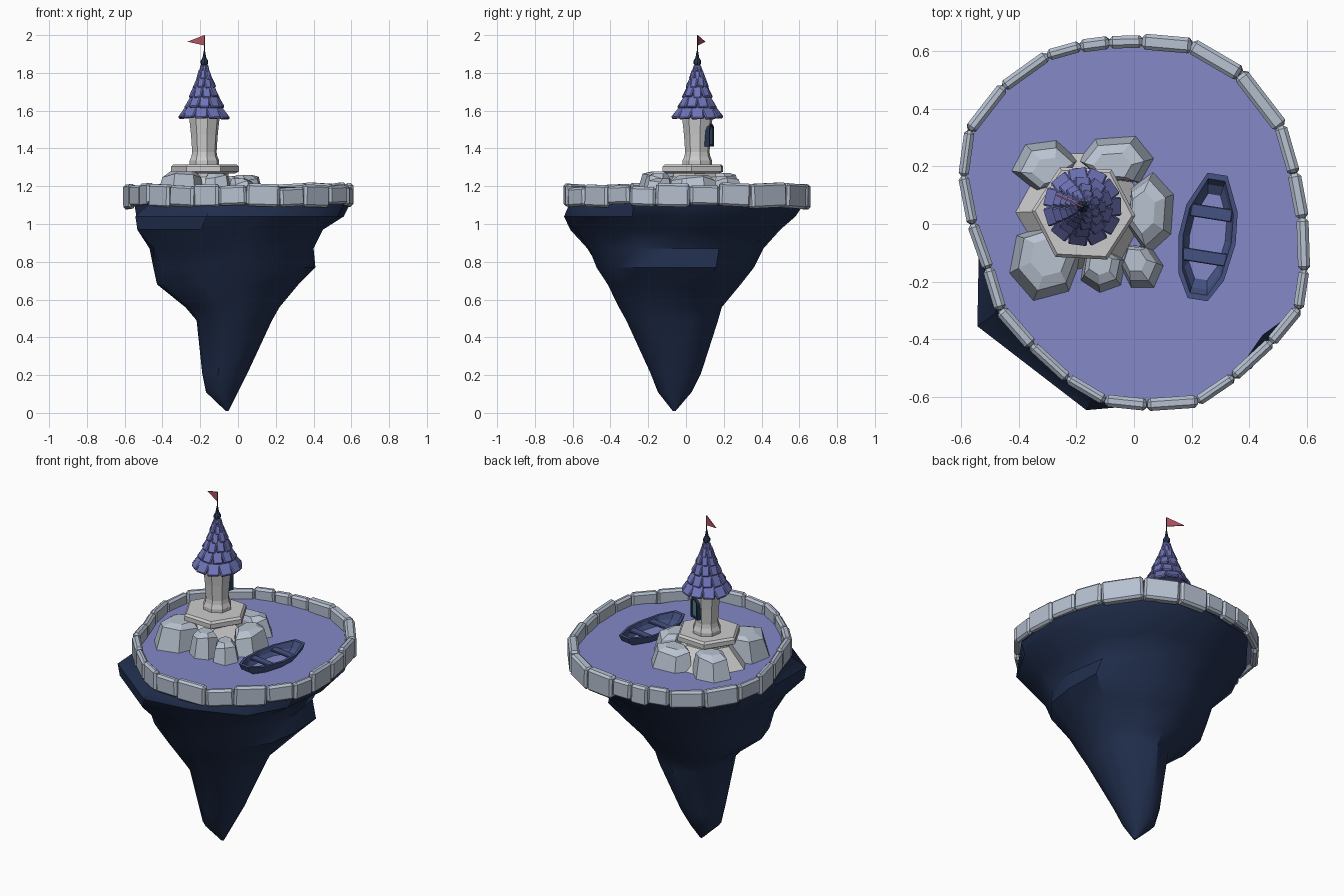
import bpy, bmesh, math, random
from mathutils import Matrix, Vector

if "Cube" in bpy.data.objects:
    bpy.data.objects.remove(bpy.data.objects["Cube"])
random.seed(4)
T, R = Matrix.Translation, Matrix.Rotation


def material(name, rgb):
    m = bpy.data.materials.new(name)
    m.diffuse_color = (*rgb, 1)
    m.use_nodes = True
    m.node_tree.nodes["Principled BSDF"].inputs["Base Color"].default_value = m.diffuse_color
    return m


EARTH = material("dark_earth", (0.015, 0.028, 0.075))
WATER = material("water", (0.23, 0.25, 0.57))
STONE = material("wall_stone", (0.47, 0.53, 0.63))
ROCK = material("rock", (0.48, 0.54, 0.63))
PALE = material("pale_stone", (0.68, 0.67, 0.66))
TILE = material("roof_tile", (0.16, 0.175, 0.48))
WOOD = material("boat_wood", (0.06, 0.085, 0.22))
DARK = material("dark_trim", (0.02, 0.035, 0.08))
GLASS = material("glass", (0.08, 0.2, 0.25))
RED = material("flag_red", (0.45, 0.09, 0.12))


def finish(name, bm, mat, smooth=None):
    bmesh.ops.recalc_face_normals(bm, faces=bm.faces)
    me = bpy.data.meshes.new(name)
    bm.to_mesh(me)
    bm.free()
    ob = bpy.data.objects.new(name, me)
    bpy.context.collection.objects.link(ob)
    me.materials.append(mat)
    if smooth:
        bpy.ops.object.select_all(action='DESELECT')
        ob.select_set(True)
        bpy.context.view_layer.objects.active = ob
        bpy.ops.object.shade_smooth_by_angle(angle=math.radians(smooth))
    return ob


def loft(bm, rings, caps=True, closed=False):
    vs = [[bm.verts.new(p) for p in ring] for ring in rings]
    pairs = list(zip(vs, vs[1:])) + ([(vs[-1], vs[0])] if closed else [])
    for a, b in pairs:
        for i in range(len(a)):
            j = (i + 1) % len(a)
            bm.faces.new((a[i], a[j], b[j], b[i]))
    if caps and not closed:
        bm.faces.new(vs[0])
        bm.faces.new(vs[-1])


def turned(name, profile, n, cx, cy, mat, phase=0.0, smooth=None):
    bm = bmesh.new()
    loft(bm, [[(cx + r * math.cos(phase + math.tau * i / n), cy + r * math.sin(phase + math.tau * i / n), z)
               for i in range(n)] for r, z in profile])
    return finish(name, bm, mat, smooth)


def block(bm, matrix, size, bevel):
    geo = bmesh.ops.create_cube(bm, size=1, matrix=matrix @ Matrix.Diagonal((*size, 1)))
    if bevel:
        edges = list({e for v in geo["verts"] for e in v.link_edges})
        bmesh.ops.bevel(bm, geom=edges, offset=bevel, segments=1, affect='EDGES')


# Floating island: z and x/y extents per level, with corners bulging at chosen angles
levels = [(0.01, -.065, -.05, -.07, -.055), (0.11, -.17, .0, -.15, .03), (0.21, -.19, .05, -.19, .08),
          (0.49, -.22, .18, -.32, .17), (0.56, -.28, .22, -.36, .19), (0.68, -.43, .32, -.42, .29),
          (0.77, -.45, .41, -.48, .36), (0.87, -.47, .40, -.52, .41), (0.97, -.53, .45, -.59, .50),
          (1.04, -.54, .56, -.62, .58), (1.10, -.55, .59, -.63, .62), (1.122, -.55, .58, -.61, .61)]
angles = [0, 28, 60, 92, 125, 155, 185, 209, 253, 280, 312, 335]
bm = bmesh.new()
rings = []
for z, x0, x1, y0, y1 in levels:
    if z > 1.08:
        bulge = {60: 1.04, 125: 1.09, 155: 1.1, 335: 1.04}
    elif z > 0.95:
        bulge = {28: 1.03, 60: 1.04, 125: 1.06, 155: 1.07, 209: 1.15, 253: 1.09, 312: 1.08, 335: 1.04}
    elif z > 0.8:
        bulge = {28: 1.05, 209: 1.08, 253: 1.05, 312: 1.05}
    else:
        bulge = {28: 1.11, 335: 1.03, 60: 0.96, 125: 0.97} if z > 0.6 else {}
    ring = []
    for a in angles:
        k = bulge.get(a, 1.0)
        c, s = math.cos(math.radians(a)), math.sin(math.radians(a))
        ring.append(((x0 + x1) / 2 + k * c * (x1 - x0) / 2, (y0 + y1) / 2 + k * s * (y1 - y0) / 2, z))
    rings.append(ring)
loft(bm, rings)
finish("island_earth", bm, EARTH, 35)

# Joints of the ring wall, counter-clockwise from the front right
joints = [(.59, -.16), (.57, -.295), (.475, -.41), (.345, -.53), (.22, -.615), (.045, -.627), (-.1, -.612),
          (-.23, -.535), (-.355, -.42), (-.462, -.298), (-.505, -.155), (-.56, 0), (-.592, .165), (-.57, .325),
          (-.453, .475), (-.3, .585), (-.185, .617), (-.085, .63), (.03, .633), (.2, .618), (.368, .52),
          (.508, .338), (.555, .175), (.584, .02)]
bm = bmesh.new()
for i, a in enumerate(joints):
    a, b = Vector((*a, 0)), Vector((*joints[(i + 1) % len(joints)], 0))
    d = b - a
    big = i in (18, 19, 20, 11)
    h = 0.13 if big else random.uniform(0.095, 0.125)
    th = 0.055 if i in (18, 19, 20) else random.uniform(0.035, 0.046)
    mid = (a + b) / 2 + Vector((0, 0, 1.148 + random.uniform(-.008, .008)))
    tilt = R(random.uniform(-.05, .05), 4, 'Y')
    block(bm, T(mid) @ R(math.atan2(d.y, d.x), 4, 'Z') @ tilt, (d.length * 1.0, th, h), 0.012)
finish("ring_wall", bm, STONE)

# Water, pulled in a little at the front right
bm = bmesh.new()
pts = [(x * (.94 if i == 2 else 1), y * (.94 if i == 2 else 1)) for i, (x, y) in enumerate(joints)]
loft(bm, [[(x, y, z) for x, y in pts] for z in (1.122, 1.14)])
finish("water", bm, WATER)

# Boulders around the tower: x, y, half sizes, top height
for i, (x, y, rx, ry, top) in enumerate([(-.305, .205, .11, .095, 1.27), (-.06, .225, .135, .085, 1.255),
                                         (.06, .045, .09, .145, 1.26), (.028, -.15, .075, .08, 1.24),
                                         (-.11, -.165, .08, .08, 1.268), (-.315, -.14, .13, .135, 1.278)]):
    bm = bmesh.new()
    n, ph = 6, random.uniform(0, 1)
    jit = [random.uniform(0.95, 1.15) for _ in range(n)]
    # the flat top slides toward the tower, the shoulder stays over the base
    sx, sy = (-.18 - x) * 0.12, (.05 - y) * 0.12
    loft(bm, [[(x + sx * o + rx * k * jit[j] * math.cos(ph + math.tau * j / n),
                y + sy * o + ry * k * jit[j] * math.sin(ph + math.tau * j / n),
                z + t * math.sin(j * 2.1 + i)) for j in range(n)]
              for k, z, o, t in ((1, 1.125, 0, 0), (.78, top - .02, .5, .012), (.5, top, 1, 0))])
    finish(f"boulder_{i + 1}", bm, ROCK)

# Tower: flared base, hexagonal plate, foot and shaft
turned("tower_base", [(.24, 1.13), (.19, 1.185), (.13, 1.25), (.13, 1.28)], 6, -.18, .045, PALE, 0.02)
turned("tower_plate", [(.16, 1.268), (.18, 1.278), (.18, 1.304), (.168, 1.316)], 6, -.175, .037, PALE, -.05)
TX, TY = -.178, .06
turned("tower_shaft", [(.08, 1.31), (.08, 1.335), (.07, 1.358), (.066, 1.38), (.072, 1.47), (.083, 1.57)],
       8, TX, TY, PALE, 0.2)

# Roof core and rows of shingles: height, radius, count, tilt, length
turned("roof_core", [(.115, 1.565), (.085, 1.62), (.055, 1.69), (.022, 1.79), (.008, 1.85)], 10, TX, TY, TILE)
bm = bmesh.new()
for k, (z, r, n, tilt, ln) in enumerate([(1.588, .108, 11, 38, .072), (1.645, .08, 10, 32, .072),
                                         (1.70, .059, 9, 28, .068), (1.748, .042, 8, 24, .06),
                                         (1.788, .028, 7, 20, .053), (1.82, .017, 6, 16, .043)]):
    for i in range(n):
        a = math.tau * (i + 0.5 * (k % 2)) / n
        m = (T((TX, TY, z + random.uniform(-.004, .004))) @ R(a, 4, 'Z') @ T((r, 0, 0))
             @ R(-math.radians(tilt + random.uniform(-3, 3)), 4, 'Y') @ R(random.uniform(-.06, .06), 4, 'X'))
        block(bm, m, (.017, math.tau * r / n * 1.06, ln), .005)
finish("roof_shingles", bm, TILE)

# Finial, mast and flag
turned("roof_finial", [(.008, 1.83), (.02, 1.85), (.02, 1.864), (.01, 1.88), (.004, 1.915)], 8, TX, TY, DARK)
turned("flag_mast", [(.003, 1.89), (.003, 1.998)], 6, TX, TY, DARK)
bm = bmesh.new()
loft(bm, [[(TX, TY + o, 2.0), (TX, TY + o, 1.945), (-.268, .10 + o, 1.965)] for o in (-.003, .003)])
finish("flag", bm, RED)


# Arched window on the back right side of the tower
def arch(w, z0, z1):
    return ([(-w, z0), (w, z0)] +
            [(w * math.cos(math.pi * i / 6), z1 - w + w * math.sin(math.pi * i / 6)) for i in range(7)])


def window_ring(x, w, z0, z1):
    m = T((TX, TY, 0)) @ R(math.radians(68), 4, 'Z')
    return [m @ Vector((x, p, z)) for p, z in arch(w, z0, z1)]


outer, inner = (.033, 1.41, 1.53), (.023, 1.422, 1.519)
bm = bmesh.new()
loft(bm, [window_ring(.055, *outer), window_ring(.083, *outer), window_ring(.083, *inner),
          window_ring(.055, *inner)], closed=True)
finish("window_frame", bm, DARK)
bm = bmesh.new()
loft(bm, [window_ring(.05, *inner), window_ring(.077, *inner)])
finish("window_glass", bm, GLASS)

# Rowing boat: open-floored hull with two benches
place = T((.255, -.045, 0)) @ R(math.radians(-9), 4, 'Z')
half = [(.035, -.22), (.08, -.14), (.1, -.01), (.09, .1), (.035, .22)]
outline = half + [(-x, y) for x, y in reversed(half)]


def hull_ring(kx, ky, z):
    return [place @ Vector((x * kx, y * ky, z + (.25 * y * y if z > 1.17 else 0))) for x, y in outline]


bm = bmesh.new()
loft(bm, [hull_ring(.66, .72, 1.13), hull_ring(.9, .93, 1.16), hull_ring(1, 1, 1.184), hull_ring(.85, .91, 1.184),
          hull_ring(.78, .82, 1.16), hull_ring(.55, .6, 1.13)], closed=True)
finish("boat_hull", bm, WOOD)
bm = bmesh.new()
for y, w in ((.085, .145), (-.07, .155)):
    block(bm, place @ T((0, y, 1.171)), (w, .045, .012), .003)
finish("boat_benches", bm, WOOD)
